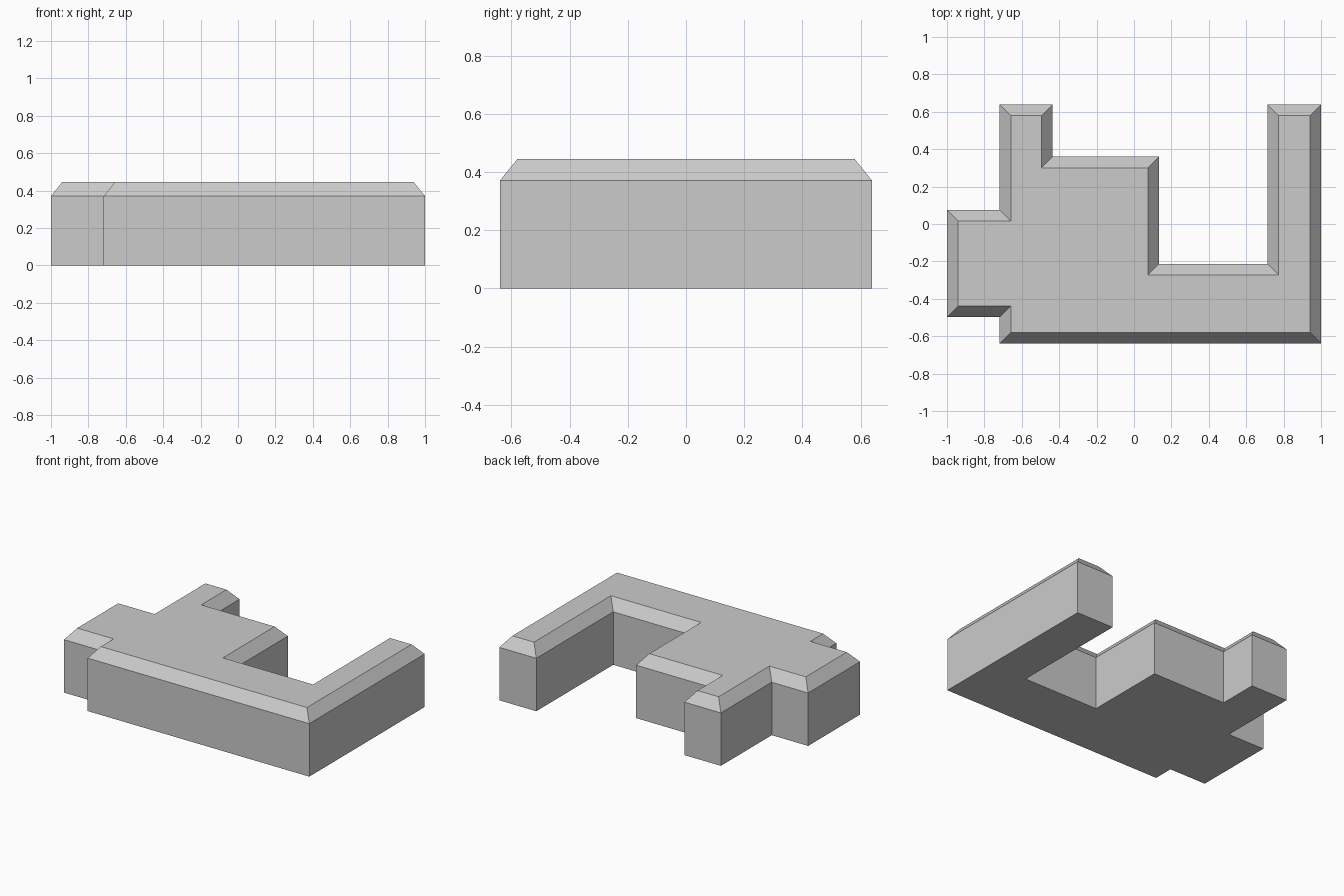
import bpy, bmesh
from mathutils import Vector

if "Cube" in bpy.data.objects:
    bpy.data.objects.remove(bpy.data.objects["Cube"])

WALL_H, TOP_H, INSET = 0.371, 0.445, 0.06

# Building footprint, counter-clockwise
outline = [Vector(p) for p in [
    (-0.718, -0.639), (1, -0.639), (1, 0.639), (0.713, 0.639),
    (0.713, -0.213), (0.134, -0.213), (0.134, 0.36), (-0.435, 0.36),
    (-0.435, 0.639), (-0.718, 0.639), (-0.718, 0.076), (-1, 0.076),
    (-1, -0.498), (-0.718, -0.498)]]


def inset(points, d):
    """Mitred inset of a right-angled outline."""
    result = []
    for i, p in enumerate(points):
        a = (p - points[i - 1]).normalized()
        b = (points[(i + 1) % len(points)] - p).normalized()
        result.append(p + d * Vector((-a.y - b.y, a.x + b.x)))
    return result


def ring(bm, points, z):
    return [bm.verts.new((p.x, p.y, z)) for p in points]


def bridge(bm, low, high):
    n = len(low)
    for i in range(n):
        j = (i + 1) % n
        bm.faces.new((low[i], low[j], high[j], high[i]))


# Walls, sloped roof border and flat roof
bm = bmesh.new()
base = ring(bm, outline, 0)
eaves = ring(bm, outline, WALL_H)
roof = ring(bm, inset(outline, INSET), TOP_H)
bridge(bm, base, eaves)
bridge(bm, eaves, roof)
bm.faces.new(roof)
bm.faces.new(base[::-1])
mesh = bpy.data.meshes.new("building")
bm.to_mesh(mesh)
bm.free()
bpy.context.collection.objects.link(bpy.data.objects.new("building", mesh))
